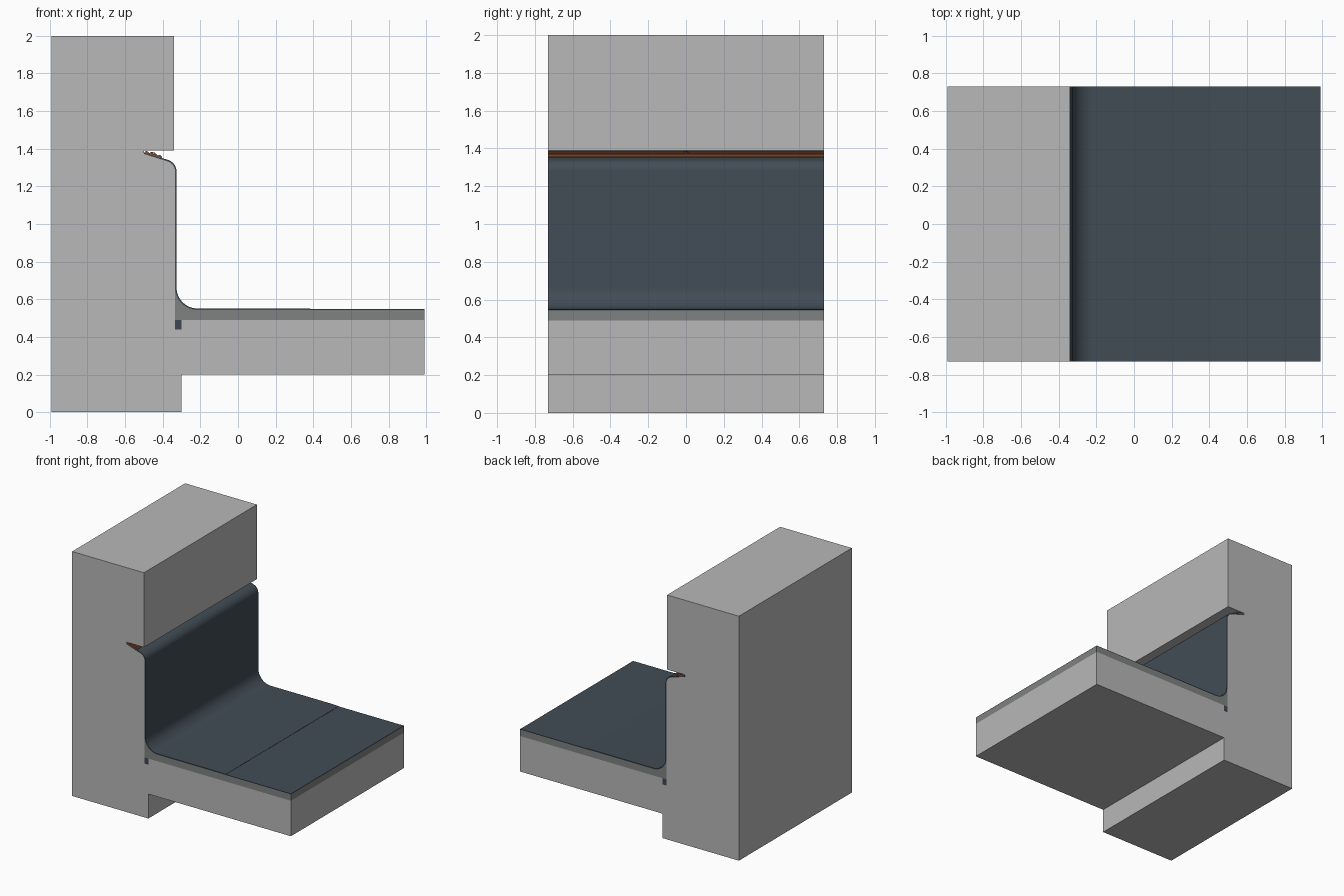
import bpy, bmesh, math
from mathutils import Vector

if "Cube" in bpy.data.objects:
    bpy.data.objects.remove(bpy.data.objects["Cube"])

HALF = 0.73   # half length of every extruded part along y


def material(name, rgb):
    m = bpy.data.materials.new(name)
    m.diffuse_color = (*rgb, 1)
    m.use_nodes = True
    m.node_tree.nodes["Principled BSDF"].inputs["Base Color"].default_value = m.diffuse_color
    return m


concrete = material("light_concrete", (0.48, 0.48, 0.485))
mortar = material("grey_mortar", (0.215, 0.22, 0.22))
slate = material("slate_membrane", (0.054, 0.073, 0.092))
filler = material("dark_filler", (0.05, 0.06, 0.09))
brown = material("brown_sealant", (0.27, 0.085, 0.03))


def arc(cx, cz, r, a0, a1, n=12):
    return [(cx + r * math.cos(math.radians(a0 + (a1 - a0) * i / n)),
             cz + r * math.sin(math.radians(a0 + (a1 - a0) * i / n))) for i in range(n + 1)]


def extrude(name, profile, mat, smooth=False, half=HALF):
    """Closed x-z profile extruded along y."""
    bm = bmesh.new()
    face = bm.faces.new([bm.verts.new((x, -half, z)) for x, z in profile])
    res = bmesh.ops.extrude_face_region(bm, geom=[face])
    verts = [g for g in res["geom"] if isinstance(g, bmesh.types.BMVert)]
    bmesh.ops.translate(bm, verts=verts, vec=(0, 2 * half, 0))
    bmesh.ops.recalc_face_normals(bm, faces=bm.faces)
    me = bpy.data.meshes.new(name)
    bm.to_mesh(me)
    bm.free()
    me.materials.append(mat)
    ob = bpy.data.objects.new(name, me)
    bpy.context.collection.objects.link(ob)
    if smooth:
        bpy.context.view_layer.objects.active = ob
        ob.select_set(True)
        bpy.ops.object.shade_smooth_by_angle(angle=math.radians(35))
        ob.select_set(False)
    return ob


def layer(path, t):
    """Closed band of thickness t on the right-hand side of an open path."""
    pts = [Vector(p) for p in path]
    outer = []
    for i, p in enumerate(pts):
        d = (pts[min(i + 1, len(pts) - 1)] - pts[max(i - 1, 0)]).normalized()
        outer.append((p.x + d.y * t, p.y - d.x * t))
    return [tuple(p) for p in pts] + outer[::-1]


# Shared outlines: chase shoulder on the wall and cove at the foot
shoulder = arc(-0.390, 1.280, 0.055, 0, 72)
cove = arc(-0.215, 0.663, 0.12, 270, 180)
chase_tip = (-0.50, 1.372)

# Wall and slab in one concrete body
extrude("wall_and_slab", [(-0.99, 0), (-0.30, 0), (-0.30, 0.20), (0.99, 0.20), (0.99, 0.49),
                          (-0.30, 0.49), (-0.30, 0.44), (-0.335, 0.44)] + shoulder +
        [chase_tip, (-0.50, 1.39), (-0.34, 1.39), (-0.34, 2.0), (-0.99, 2.0)], concrete, True)

# Joint filler between wall and slab
extrude("joint_filler", [(-0.335, 0.44), (-0.30, 0.44), (-0.30, 0.49), (-0.335, 0.49)], filler)

# Mortar screed with cove up to the wall
extrude("screed", [(-0.335, 0.49), (0.99, 0.49), (0.99, 0.543)] + cove, mortar, True)

# Waterproof membrane on the floor, and an upstand layer lapped over it
extrude("floor_membrane", [(-0.2, 0.543), (0.99, 0.543), (0.99, 0.547), (-0.2, 0.547)], slate)
path = [chase_tip] + shoulder[::-1] + cove[::-1] + [(0.34, 0.543), (0.40, 0.541)]
extrude("upstand_membrane", layer(path, -0.008), slate, True)

# Ridged sealant strip closing the membrane end in the chase
a, b = Vector((-0.497, 1.379)), Vector((-0.405, 1.352))
d = (b - a).normalized()
n = Vector((-d.y, d.x))
ridge = [a + (b - a) * (i / 12) + n * (0.011 if i % 3 else 0.005) for i in range(13)]
extrude("sealant_strip", [tuple(p) for p in [a] + ridge + [b]], brown)

# Fixing head in the middle of the strip
bpy.ops.mesh.primitive_cylinder_add(vertices=12, radius=0.012, depth=0.006,
                                    location=(-0.45, 0, 1.378), rotation=(0, math.radians(16), 0))
head = bpy.context.object
head.name = "fixing_head"
head.data.materials.append(brown)
